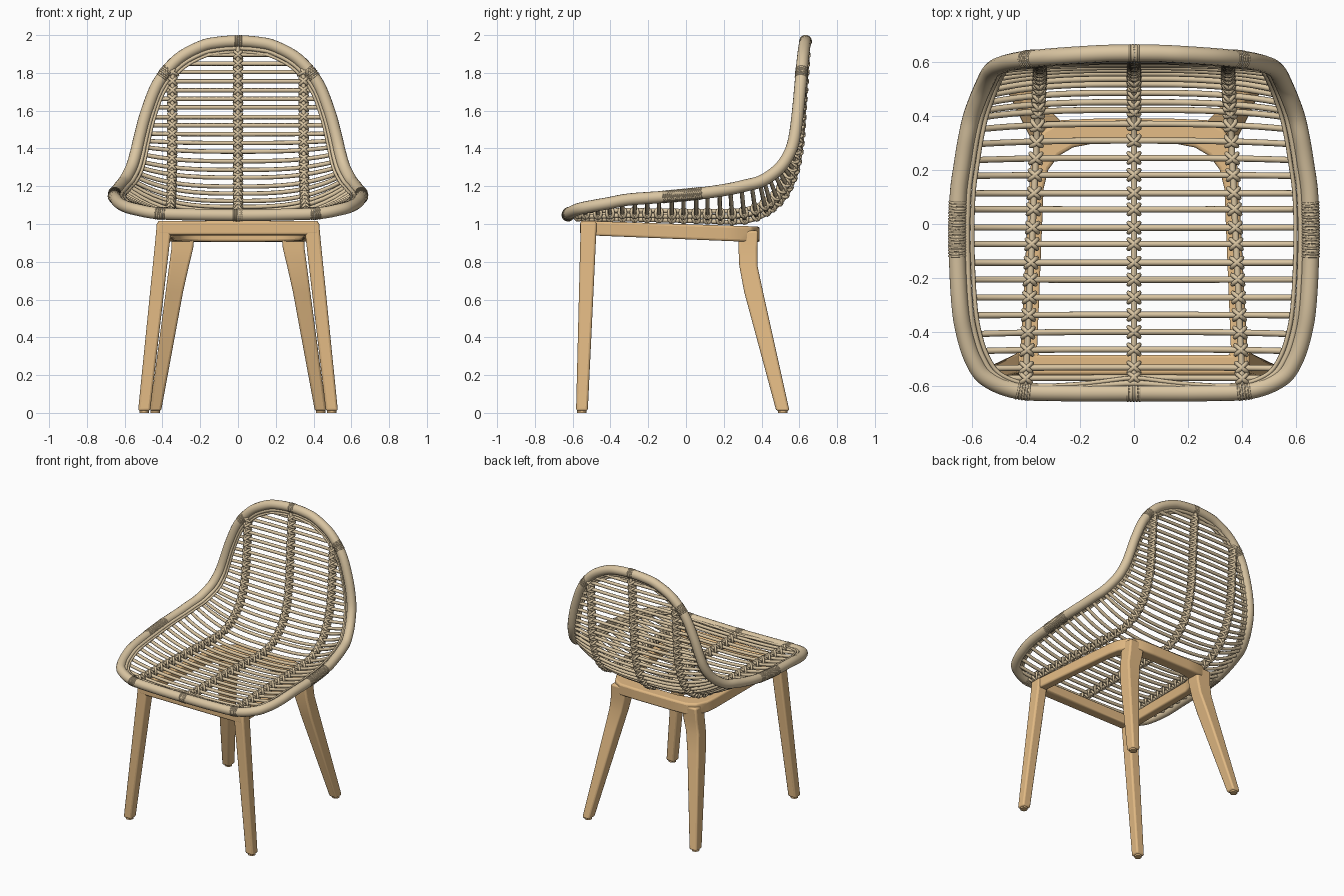
import bpy
import bmesh
import math
from mathutils import Vector

cube = bpy.data.objects.get("Cube")
if cube:
    bpy.data.objects.remove(cube, do_unlink=True)


def make_material(name, rgb):
    mat = bpy.data.materials.new(name)
    mat.use_nodes = True
    color = (*rgb, 1)
    mat.diffuse_color = color
    mat.node_tree.nodes["Principled BSDF"].inputs["Base Color"].default_value = color
    return mat


RATTAN = make_material("pale rattan", (0.7, 0.56, 0.36))
WOOD = make_material("warm wood", (0.76, 0.49, 0.23))


def smooth_path(points, steps, closed=False):
    """Catmull-Rom samples through vectors of any size."""
    count = len(points)
    result = []
    for i in range(count if closed else count - 1):
        if closed:
            a, b, c, d = (points[(i + k) % count] for k in (-1, 0, 1, 2))
        else:
            a, b, c, d = (points[min(max(i + k, 0), count - 1)] for k in (-1, 0, 1, 2))
        for s in range(steps):
            t = s / steps
            result.append((b * 2 + (c - a) * t + (a * 2 - b * 5 + c * 4 - d) * t**2
                           + (b * 3 - a - c * 3 + d) * t**3) / 2)
    if not closed:
        result.append(points[-1].copy())
    return result


def canes(name, paths, radius, closed=False, sides=2):
    """Round canes along several paths, joined in one mesh."""
    curve = bpy.data.curves.new(name, "CURVE")
    curve.dimensions = "3D"
    curve.bevel_depth = radius
    curve.bevel_resolution = sides
    curve.use_fill_caps = True
    for path in paths:
        spline = curve.splines.new("POLY")
        spline.points.add(len(path) - 1)
        for point, co in zip(spline.points, path):
            point.co = (*co, 1)
        spline.use_cyclic_u = closed
    helper = bpy.data.objects.new(name + "_path", curve)
    bpy.context.collection.objects.link(helper)
    graph = bpy.context.evaluated_depsgraph_get()
    mesh = bpy.data.meshes.new_from_object(helper.evaluated_get(graph))
    bpy.data.objects.remove(helper, do_unlink=True)
    bpy.data.curves.remove(curve)
    mesh.name = name
    mesh.materials.clear()
    mesh.materials.append(RATTAN)
    for face in mesh.polygons:
        face.use_smooth = True
        face.material_index = 0
    obj = bpy.data.objects.new(name, mesh)
    bpy.context.collection.objects.link(obj)


def loop(center, across, up, lean=Vector((0, 0, 0)), count=10):
    """Closed ring of points around a center."""
    angles = [math.tau * k / count for k in range(count)]
    return [center + (across + lean) * math.cos(a) + up * math.sin(a) for a in angles]


def wooden(name, bm, bevel):
    """Finish a wooden part with rounded edges."""
    bmesh.ops.recalc_face_normals(bm, faces=bm.faces)
    mesh = bpy.data.meshes.new(name)
    bm.to_mesh(mesh)
    bm.free()
    mesh.materials.append(WOOD)
    obj = bpy.data.objects.new(name, mesh)
    bpy.context.collection.objects.link(obj)
    if bevel:
        mod = obj.modifiers.new("soft edges", "BEVEL")
        mod.width = bevel
        mod.segments = 3
        mod.limit_method = "ANGLE"
    bpy.ops.object.select_all(action="DESELECT")
    obj.select_set(True)
    bpy.context.view_layer.objects.active = obj
    bpy.ops.object.shade_smooth_by_angle(angle=math.radians(35))


# Shell sections: middle y, middle z, then rim x, y, z
sections = [Vector(row) for row in (
    (-.57, 1.045, .545, -.572, 1.078),
    (-.5, 1.04, .595, -.505, 1.093),
    (-.4, 1.04, .627, -.41, 1.11),
    (-.3, 1.04, .645, -.3, 1.13),
    (-.1, 1.035, .655, -.1, 1.145),
    (.1, 1.03, .652, .1, 1.165),
    (.24, 1.025, .635, .23, 1.185),
    (.34, 1.035, .62, .32, 1.205),
    (.43, 1.075, .603, .395, 1.225),
    (.51, 1.15, .58, .46, 1.265),
    (.56, 1.25, .558, .512, 1.315),
    (.585, 1.35, .537, .555, 1.39),
    (.6, 1.47, .517, .577, 1.475),
    (.608, 1.6, .482, .593, 1.6),
    (.618, 1.75, .42, .607, 1.75),
    (.626, 1.87, .32, .618, 1.87),
    (.63, 1.94, .195, .627, 1.94))]


def surface(row, x):
    """Point of the woven shell at x on one section."""
    rise = min(abs(x) / row[2], 1) ** 3
    return Vector((x, row[0] + (row[3] - row[0]) * rise, row[1] + (row[4] - row[1]) * rise))


# Outer rim and the thin canes inside it
half = [Vector(p) for p in ((0, -.625, 1.047), (.25, -.625, 1.05), (.43, -.617, 1.057))]
half += [Vector(row[2:]) for row in sections]
half += [Vector((.1, .632, 1.961)), Vector((0, .633, 1.967))]
mirrored = [Vector((-p.x, p.y, p.z)) for p in reversed(half[1:-1])]
rim = smooth_path(half + mirrored, 6, closed=True)
canes("rim", [rim], .032, closed=True, sides=5)


def inward(point):
    """Direction from the rim toward the middle of the shell."""
    focus = Vector((0, min(max(point.y, -.45), .5), 1.1))
    return (focus - point).normalized()


canes("inner_rim", [[p + inward(p) * .037 for p in rim]], .012, closed=True)
canes("inner_rim_cane", [[p + inward(p) * .057 for p in rim]], .008, closed=True)

# Bindings wound tightly around the rim
bands = [(Vector((s * x, y, z)), reach) for s in (-1, 1) for x, y, z, reach in (
    (.41, -.617, 1.056, .027), (.656, -.02, 1.152, .105), (.39, .612, 1.8, .03))]
bands += [(half[0], .024), (half[-1], .024)]
rings = []
walked = 0
for here, after in zip(rim, rim[1:] + rim[:1]):
    length = (after - here).length
    along = (after - here).normalized()
    while walked < length:
        spot = here + along * walked
        if any((spot - center).length < reach for center, reach in bands):
            side = along.orthogonal().normalized() * .0305
            rings.append(loop(spot, side, along.cross(side), count=18))
        walked += .0105
    walked -= length
canes("rim_bindings", rings, .0042, closed=True, sides=1)

# Cross rods, closer together up the back
dense = smooth_path(sections, 24)
rows = [dense[0]]
gap = .026
for before, row in zip(dense, dense[1:]):
    gap += (row - before).xy.length
    step = .0645 if row[0] < .42 else .047
    if gap >= step:
        rows.append(row)
        gap -= step
STEPS = 24
canes("cross_rods", [[surface(row, row[2] * (2 * k / STEPS - 1)) for k in range(STEPS + 1)]
                     for row in rows], .0115)

# Spines over and under the rods, tied with crossed lashings at each rod
for label, sign in (("right", -1), ("middle", 0), ("left", 1)):
    line = []
    for row in rows:
        x = .375 - .045 * row[0]
        if sign == 0 or x < row[2]:
            line.append(surface(row, sign * x))
    front = Vector((sign * .402, -.62, 1.05))
    top = Vector((sign * .375, .612, 1.81)) if sign else half[-1]
    path = [front] + line + [top]
    under, over, ties = [front], [front], []
    for i in range(1, len(path) - 1):
        along = (path[i + 1] - path[i - 1]).normalized()
        out = Vector((0, along.z, -along.y)).normalized()
        under.append(path[i] + out * .015)
        over.append(path[i] - out * .013)
        for lean in (-1, 1):
            ties.append(loop(path[i], Vector((.02, 0, 0)), out * .026, along * lean * .018))
    canes(label + "_spine", [smooth_path(p + [top], 3) for p in (under, over)], .012)
    canes(label + "_lashings", ties, .0085, closed=True, sides=1)

# Seat frame: a sloped ring with rounded back corners
outer = [(.425, -.56), (.385, .2), (.372, .28), (.335, .35), (.27, .385), (.15, .39)]
inner = [(.36, -.485), (.335, .13), (.318, .2), (.28, .252), (.225, .284), (.14, .3)]
bm = bmesh.new()
loops = []
for outline, lower in ((outer, 0), (inner, 0), (inner, 1), (outer, 1)):
    full = outline + [(-x, y) for x, y in reversed(outline)]
    loops.append([bm.verts.new((x, y, .999 - .033 * y - lower * (.08 + .008 * y)))
                  for x, y in full])
for ring, following in zip(loops, loops[1:] + loops[:1]):
    for i in range(len(ring)):
        j = (i + 1) % len(ring)
        bm.faces.new((ring[i], ring[j], following[j], following[i]))
wooden("seat_frame", bm, .012)

# Tapered legs: center x, y, height, width, depth
front_leg = [(.39, -.516, 1.012, .078, .086), (.398, -.518, .92, .078, .083),
             (.497, -.551, .01, .064, .062)]
back_leg = [(.288, .33, .965, .12, .105), (.295, .328, .87, .115, .1),
            (.312, .33, .78, .105, .096), (.337, .358, .64, .092, .1),
            (.437, .513, .01, .06, .07)]
for side, sign in (("right", -1), ("left", 1)):
    for place, leg in (("front", front_leg), ("back", back_leg)):
        bm = bmesh.new()
        loops = [[bm.verts.new((sign * (x + a * w / 2), y + b * d / 2, z))
                  for a, b in ((-1, -1), (1, -1), (1, 1), (-1, 1))]
                 for x, y, z, w, d in leg]
        for low, high in zip(loops, loops[1:]):
            for i in range(4):
                j = (i + 1) % 4
                bm.faces.new((low[i], low[j], high[j], high[i]))
        bm.faces.new(loops[0])
        bm.faces.new(loops[-1])
        wooden(f"{place}_{side}_leg", bm, .012)
        # Round glide under the leg
        bm = bmesh.new()
        bmesh.ops.create_cone(bm, cap_ends=True, segments=20, radius1=.025,
                              radius2=.025, depth=.014)
        x, y = leg[-1][:2]
        bmesh.ops.translate(bm, verts=bm.verts, vec=(sign * x, y, .007))
        wooden(f"{place}_{side}_glide", bm, 0)
